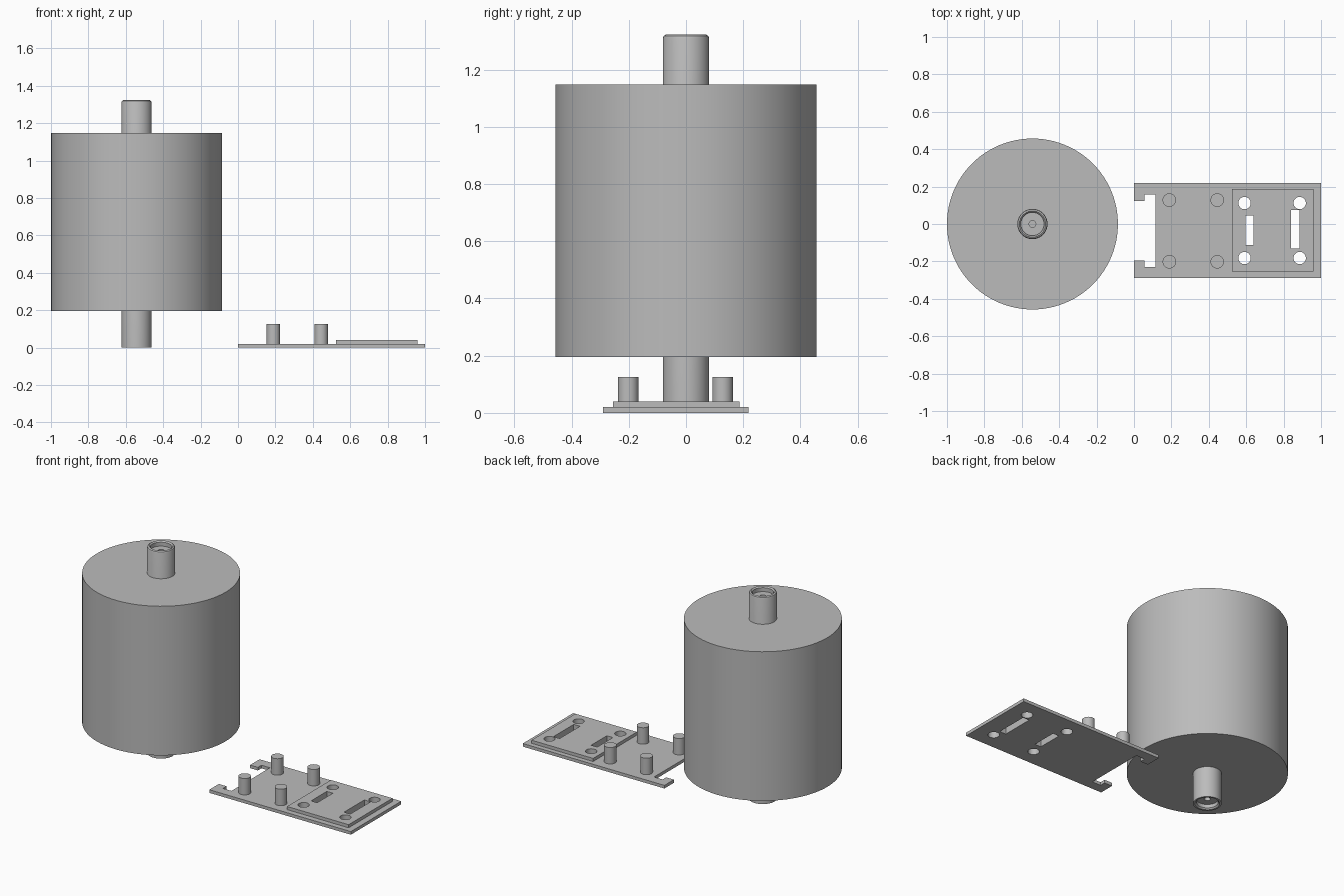
import bpy, math

cube = bpy.data.objects.get("Cube")
if cube:
    bpy.data.objects.remove(cube, do_unlink=True)

grey = bpy.data.materials.new("neutral grey")
grey.use_nodes = True
grey.diffuse_color = (0.5, 0.5, 0.5, 1)
grey.node_tree.nodes["Principled BSDF"].inputs["Base Color"].default_value = (0.5, 0.5, 0.5, 1)


def finish(obj):
    obj.data.materials.clear()
    obj.data.materials.append(grey)
    bpy.ops.object.select_all(action="DESELECT")
    obj.select_set(True)
    bpy.context.view_layer.objects.active = obj
    bpy.ops.object.shade_smooth_by_angle(angle=math.radians(30))


def lathe(name, x, y, profile, sides):
    """Revolve (radius, height) points; the first and last rings are capped."""
    verts, faces = [], []
    for r, z in profile:
        for i in range(sides):
            a = math.tau * i / sides
            verts.append((x + r * math.cos(a), y + r * math.sin(a), z))
    for k in range(len(profile) - 1):
        for i in range(sides):
            j = (i + 1) % sides
            a, b = k * sides, (k + 1) * sides
            faces.append((a + i, a + j, b + j, b + i))
    faces.append(tuple(reversed(range(sides))))
    faces.append(tuple(range(len(verts) - sides, len(verts))))
    mesh = bpy.data.meshes.new(name)
    mesh.from_pydata(verts, [], faces)
    obj = bpy.data.objects.new(name, mesh)
    bpy.context.collection.objects.link(obj)
    finish(obj)


def rect(x0, x1, y0, y1):
    return [(x0, y0), (x1, y0), (x1, y1), (x0, y1)]


def circle(x, y, r, n=32):
    return [(x + r * math.cos(math.tau * i / n), y + r * math.sin(math.tau * i / n)) for i in range(n)]


def plate(name, loops, z0, z1):
    """Extrude a flat outline with holes into a solid sheet."""
    curve = bpy.data.curves.new(name + " outline", "CURVE")
    curve.dimensions = "2D"
    curve.fill_mode = "BOTH"
    curve.extrude = (z1 - z0) / 2
    for loop in loops:
        spline = curve.splines.new("POLY")
        spline.points.add(len(loop) - 1)
        for p, (x, y) in zip(spline.points, loop):
            p.co = (x, y, 0, 1)
        spline.use_cyclic_u = True
    temp = bpy.data.objects.new(name + " outline", curve)
    bpy.context.collection.objects.link(temp)
    bpy.context.view_layer.update()
    mesh = bpy.data.meshes.new_from_object(temp.evaluated_get(bpy.context.evaluated_depsgraph_get()))
    bpy.data.objects.remove(temp, do_unlink=True)
    obj = bpy.data.objects.new(name, mesh)
    obj.location.z = (z0 + z1) / 2
    bpy.context.collection.objects.link(obj)
    finish(obj)


# Drum and the hollow-ended shaft through it
AXIS = -0.543
lathe("drum", AXIS, 0, [(0.457, 0.196), (0.457, 1.148)], 96)
lathe("shaft", AXIS, 0, [
    (0.018, 0.06), (0.018, 0.03), (0.062, 0.03), (0.062, 0.008), (0.07, 0), (0.081, 0),
    (0.081, 1.31), (0.078, 1.318), (0.07, 1.323),
    (0.062, 1.315), (0.062, 1.29), (0.018, 1.29), (0.018, 1.26)], 48)

# Shared screw holes and slots of the two plates
holes = [circle(x, y, 0.033) for x in (0.591, 0.886) for y in (-0.182, 0.112)]
holes += [rect(0.595, 0.638, -0.113, 0.046), rect(0.84, 0.884, -0.13, 0.075)]

# Base plate with a hooked notch on its inner end
outline = [(0, -0.29), (1, -0.29), (1, 0.218), (0, 0.218),
           (0, 0.122), (0.055, 0.122), (0.055, 0.158), (0.115, 0.158),
           (0.115, -0.23), (0.055, -0.23), (0.055, -0.194), (0, -0.194)]
plate("base_plate", [outline] + holes, 0, 0.02)
plate("raised_plate", [rect(0.525, 0.96, -0.255, 0.187)] + holes, 0.02, 0.04)

# Four standing pegs
for x, side in ((0.189, "inner"), (0.445, "outer")):
    for y, end in ((-0.202, "front"), (0.128, "back")):
        lathe(f"{end}_{side}_peg", x, y, [(0.036, 0.02), (0.036, 0.125)], 32)
